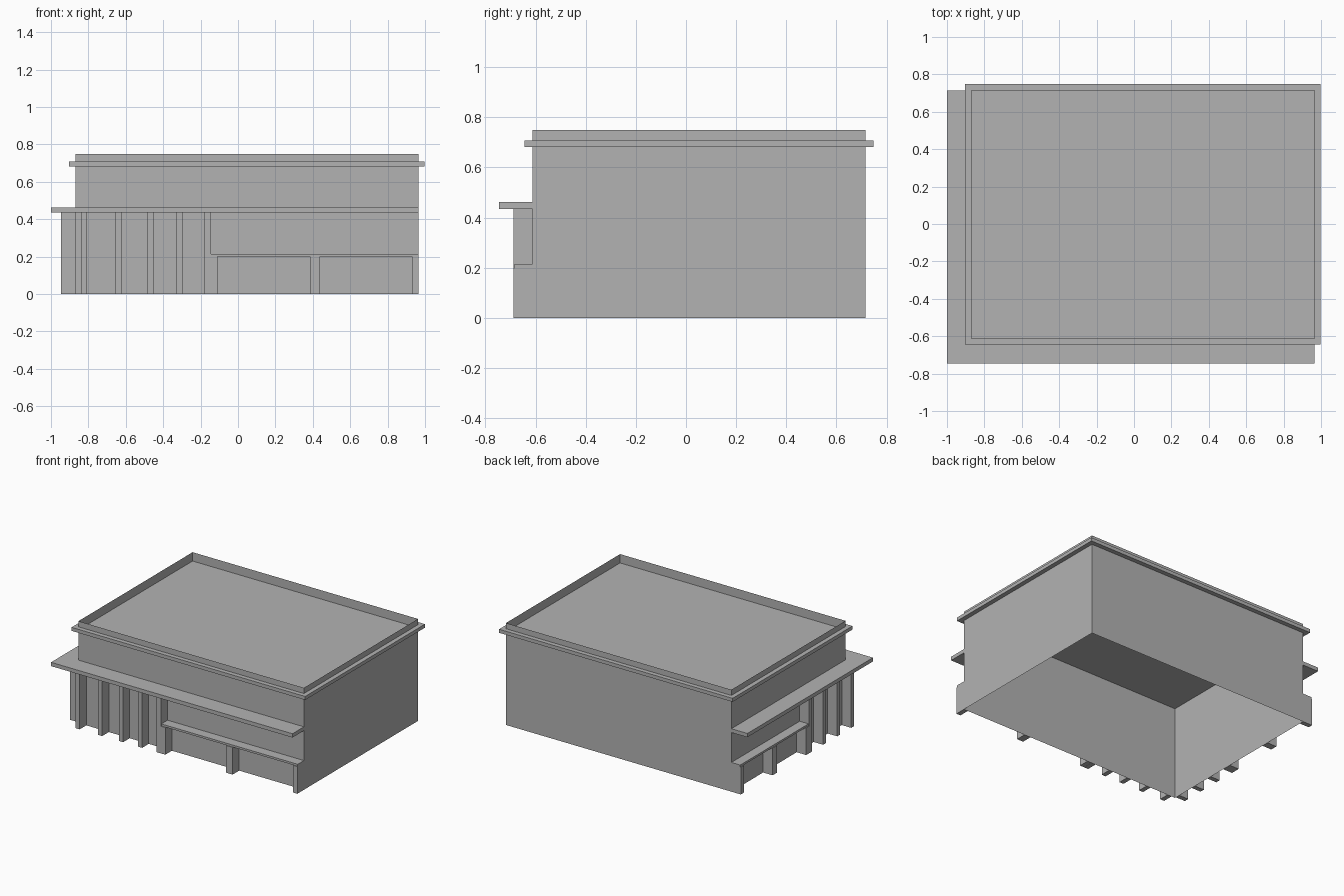
import bpy, bmesh

if "Cube" in bpy.data.objects:
    bpy.data.objects.remove(bpy.data.objects["Cube"], do_unlink=True)

GREY = (0.45, 0.45, 0.45, 1)
mat = bpy.data.materials.new("plain grey")
mat.use_nodes = True
mat.diffuse_color = GREY
mat.node_tree.nodes["Principled BSDF"].inputs["Base Color"].default_value = GREY

# Main wall limits
LEFT, RIGHT, FRONT, BACK, TOP = -0.87, 0.965, -0.612, 0.715, 0.75


def finish(name, bm):
    bmesh.ops.recalc_face_normals(bm, faces=bm.faces)
    mesh = bpy.data.meshes.new(name)
    bm.to_mesh(mesh)
    bm.free()
    obj = bpy.data.objects.new(name, mesh)
    obj.data.materials.append(mat)
    bpy.context.collection.objects.link(obj)
    return obj


def prism(name, outline, z0, z1):
    bm = bmesh.new()
    face = bm.faces.new([bm.verts.new((x, y, z0)) for x, y in outline])
    top = bmesh.ops.extrude_face_region(bm, geom=[face])["geom"]
    verts = [v for v in top if isinstance(v, bmesh.types.BMVert)]
    bmesh.ops.translate(bm, verts=verts, vec=(0, 0, z1 - z0))
    return finish(name, bm)


def rect(x0, x1, y0, y1):
    return [(x0, y0), (x1, y0), (x1, y1), (x0, y1)]


def box(name, x0, x1, y0, y1, z0, z1):
    return prism(name, rect(x0, x1, y0, y1), z0, z1)


# Walls with a sunken roof and open underside
bm = bmesh.new()
low = [bm.verts.new((x, y, 0)) for x, y in rect(LEFT, RIGHT, FRONT, BACK)]
high = [bm.verts.new((v.co.x, v.co.y, TOP)) for v in low]
for i in range(4):
    j = (i + 1) % 4
    bm.faces.new((low[i], low[j], high[j], high[i]))
roof = bm.faces.new(high)
bmesh.ops.inset_region(bm, faces=[roof], thickness=0.035)
sunk = bmesh.ops.extrude_face_region(bm, geom=[roof])["geom"]
bmesh.ops.delete(bm, geom=[roof], context='FACES_ONLY')
bmesh.ops.translate(bm, verts=[v for v in sunk if isinstance(v, bmesh.types.BMVert)],
                    vec=(0, 0, -0.065))
finish("building_shell", bm)

# Cornice band around the parapet
OUT = 0.033
for name, limits in {
    "cornice_front": (LEFT - OUT, RIGHT + OUT, FRONT - OUT, FRONT),
    "cornice_back": (LEFT - OUT, RIGHT + OUT, BACK, BACK + OUT),
    "cornice_right": (LEFT - OUT, LEFT, FRONT, BACK),
    "cornice_left": (RIGHT, RIGHT + OUT, FRONT, BACK),
}.items():
    box(name, *limits, 0.682, 0.708)

# Main canopy wraps two sides
prism("main_canopy", [(-1, -0.745), (RIGHT, -0.745), (RIGHT, FRONT),
                      (LEFT, FRONT), (LEFT, BACK), (-1, BACK)], 0.435, 0.463)

# Low canopies
DEPTH = 0.077
box("front_low_canopy", -0.145, RIGHT, FRONT - 0.072, FRONT, 0.2, 0.215)
box("side_low_canopy", LEFT - 0.072, LEFT, -0.08, BACK, 0.2, 0.215)


def front_pillar(name, x, width, height):
    box(name, x - width / 2, x + width / 2, FRONT - DEPTH, FRONT, 0, height)


def side_pillar(name, y, width, height):
    box(name, LEFT - DEPTH, LEFT, y - width / 2, y + width / 2, 0, height)


# Tall pillars
for x in (-0.823, -0.64, -0.47, -0.315, -0.162):
    front_pillar("front_tall_pillar", x, 0.034, 0.435)
for i in range(4):
    side_pillar("side_tall_pillar", -0.585 + i * 0.163, 0.034, 0.435)

# Short pillars beneath the low canopies
for x, w in ((-0.127, 0.035), (0.412, 0.052), (0.948, 0.034)):
    front_pillar("front_short_pillar", x, w, 0.2)
for y, w in ((-0.062, 0.035), (0.32, 0.052), (0.698, 0.034)):
    side_pillar("side_short_pillar", y, w, 0.2)
